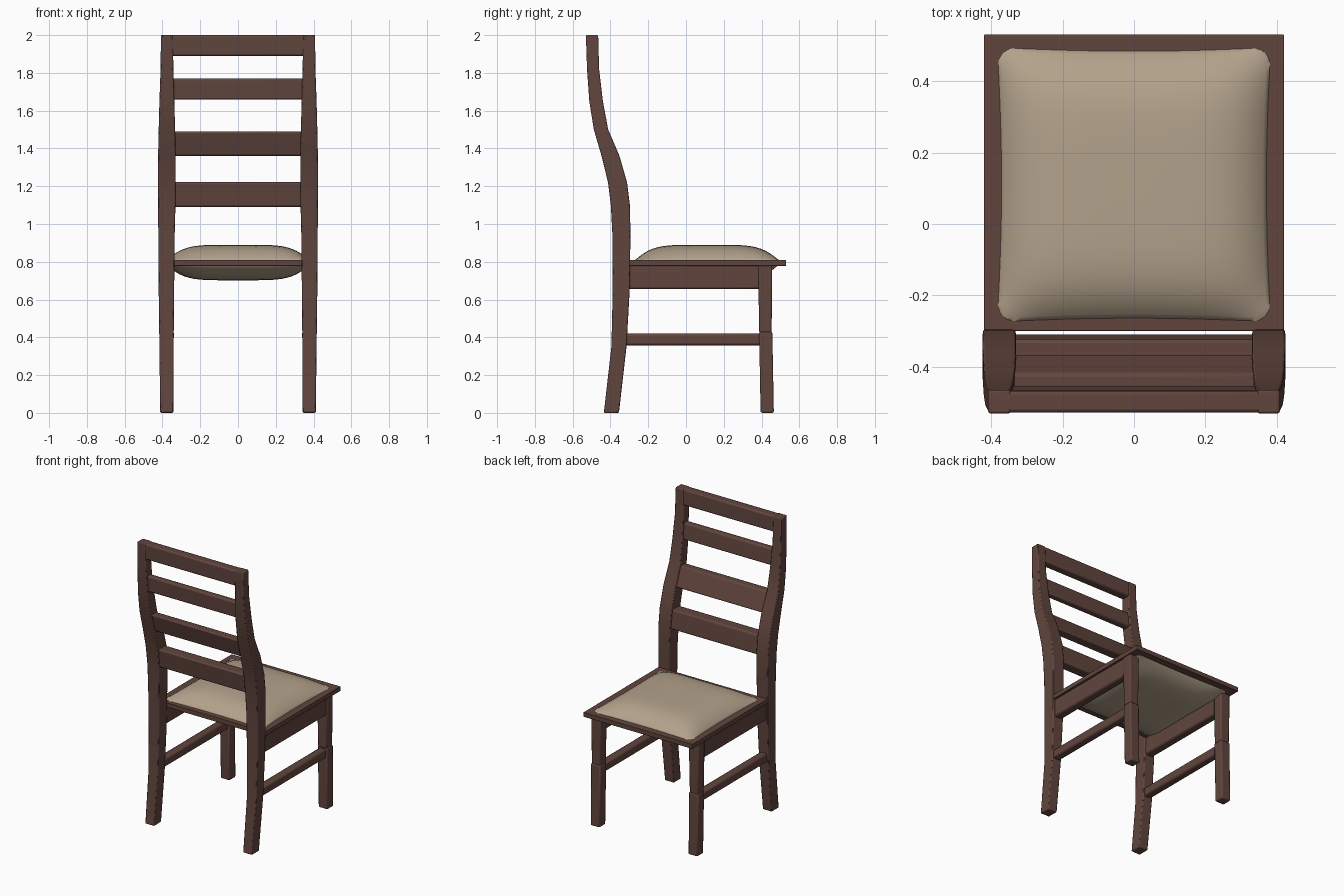
import bpy, bmesh, math
from mathutils import Vector

if "Cube" in bpy.data.objects:
    bpy.data.objects.remove(bpy.data.objects["Cube"])


def material(name, rgb):
    m = bpy.data.materials.new(name)
    m.diffuse_color = (*rgb, 1)
    m.use_nodes = True
    m.node_tree.nodes["Principled BSDF"].inputs["Base Color"].default_value = m.diffuse_color
    return m


WOOD = material("dark brown wood", (0.12, 0.06, 0.048))
FABRIC = material("beige fabric", (0.45, 0.36, 0.26))


def finish(name, bm, mat, bevel=0.0, angle=40):
    bmesh.ops.recalc_face_normals(bm, faces=bm.faces)
    me = bpy.data.meshes.new(name)
    bm.to_mesh(me)
    bm.free()
    ob = bpy.data.objects.new(name, me)
    bpy.context.collection.objects.link(ob)
    me.materials.append(mat)
    if bevel:
        mod = ob.modifiers.new("soft edges", "BEVEL")
        mod.width = bevel
        mod.segments = 2
        mod.limit_method = "ANGLE"
        mod.angle_limit = math.radians(50)
    bpy.ops.object.select_all(action="DESELECT")
    ob.select_set(True)
    bpy.context.view_layer.objects.active = ob
    bpy.ops.object.shade_smooth_by_angle(angle=math.radians(angle))
    return ob


def loft(name, sections, bevel=0.008):
    """Rectangular sections (z, y0, y1, x0, x1) joined upwards."""
    bm = bmesh.new()
    rings = [[bm.verts.new(p) for p in ((x0, y0, z), (x1, y0, z), (x1, y1, z), (x0, y1, z))]
             for z, y0, y1, x0, x1 in sections]
    for a, b in zip(rings, rings[1:]):
        for i in range(4):
            j = (i + 1) % 4
            bm.faces.new((a[i], a[j], b[j], b[i]))
    bm.faces.new(rings[0])
    bm.faces.new(rings[-1])
    return finish(name, bm, WOOD, bevel)


# curved rear post outline: z, back y, front y, inner x, outer x
POST = [(0.0, -0.435, -0.355, 0.342, 0.412), (0.35, -0.395, -0.315, 0.341, 0.416),
        (0.65, -0.388, -0.298, 0.338, 0.42), (0.95, -0.39, -0.294, 0.335, 0.422),
        (1.1, -0.398, -0.297, 0.331, 0.423), (1.22, -0.413, -0.312, 0.33, 0.424),
        (1.36, -0.447, -0.352, 0.33, 0.423), (1.5, -0.488, -0.412, 0.333, 0.42),
        (1.65, -0.512, -0.44, 0.337, 0.416), (1.82, -0.524, -0.46, 0.342, 0.41),
        (2.0, -0.53, -0.465, 0.345, 0.408)]


def depth_at(z):
    for a, b in zip(POST, POST[1:]):
        if a[0] <= z <= b[0]:
            t = (z - a[0]) / (b[0] - a[0])
            return [a[i] + (b[i] - a[i]) * t for i in (1, 2)]


for side, s in (("left", -1), ("right", 1)):
    def part(name, rows, bevel=0.008):
        loft(f"{side}_{name}", [(z, a, b, *sorted((s * c, s * d))) for z, a, b, c, d in rows], bevel)

    # legs
    part("rear_post", POST, 0.006)
    part("front_leg_lower", [(0, 0.395, 0.465, 0.342, 0.412), (0.43, 0.387, 0.457, 0.34, 0.414)])
    part("front_leg_upper", [(0.425, 0.387, 0.453, 0.343, 0.411), (0.66, 0.384, 0.456, 0.34, 0.414),
                             (0.785, 0.384, 0.456, 0.34, 0.414)])
    # side rails
    part("side_apron", [(0.655, -0.32, 0.45, 0.347, 0.407), (0.785, -0.32, 0.45, 0.347, 0.407)], 0.012)
    part("stretcher", [(0.358, -0.34, 0.45, 0.35, 0.405), (0.42, -0.34, 0.45, 0.35, 0.405)], 0.012)

# back slats follow the curve of the posts
for n, (z0, z1) in enumerate(((1.09, 1.222), (1.36, 1.49), (1.658, 1.77), (1.89, 2.0))):
    rows = []
    for k in range(4):
        z = z0 + (z1 - z0) * k / 3
        b, f = depth_at(z)
        g = 0.002 if n == 3 else 0.011
        rows.append((z, b + g, f - g, -0.36, 0.36))
    loft(f"back_slat_{n + 1}", rows, 0.01)

# seat frame: flat ring around the cushion
bm = bmesh.new()
loops = []
for z in (0.778, 0.81):
    for x, y0, y1 in ((0.42, -0.3, 0.53), (0.355, -0.245, 0.465)):
        loops.append([bm.verts.new(p) for p in ((-x, y0, z), (x, y0, z), (x, y1, z), (-x, y1, z))])
for a, b in ((0, 1), (2, 3), (0, 2), (1, 3)):
    for i in range(4):
        j = (i + 1) % 4
        bm.faces.new((loops[a][i], loops[a][j], loops[b][j], loops[b][i]))
finish("seat_frame", bm, WOOD, 0.003)

# cushion: pillow with slightly pinched sides, bulging above and below the frame
bm = bmesh.new()
N = 28
bmesh.ops.create_grid(bm, x_segments=N, y_segments=N, size=1)
low = bmesh.ops.duplicate(bm, geom=bm.verts[:] + bm.edges[:] + bm.faces[:])["geom"]
low = {v for v in low if isinstance(v, bmesh.types.BMVert)}
for v in bm.verts:
    u, w = (math.sin(c * math.pi / 2) * 0.6 + c * 0.4 for c in v.co.xy)
    puff = max(0, (1 - abs(u) ** 5) * (1 - abs(w) ** 5))
    edge = 0.013
    z = edge + (0.094 - edge) * puff
    x = 0.385 * u * (1 - 0.035 * (1 - w * w))
    y = 0.11 + 0.386 * w * (1 - 0.03 * (1 - u * u))
    # trim the corner points
    cut = max(0, abs(u) + abs(w) - 1.9)
    x -= math.copysign(cut * 0.16, u)
    y -= math.copysign(cut * 0.16, w)
    v.co = Vector((x, y, 0.796 + (-z if v in low else z)))
bmesh.ops.bridge_loops(bm, edges=[e for e in bm.edges if e.is_boundary])
finish("seat_cushion", bm, FABRIC, 0, 60)
